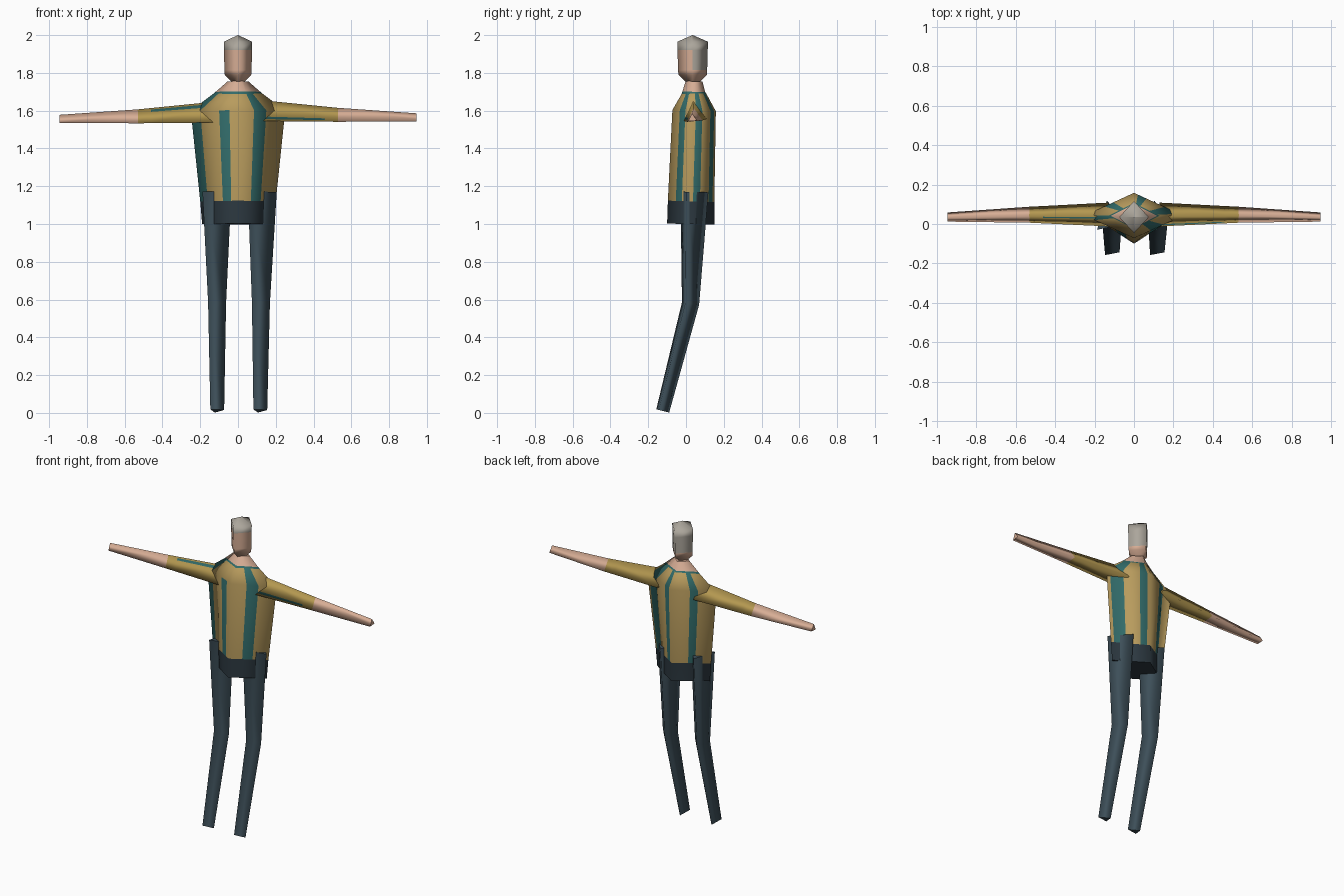
import bpy, bmesh, math
from mathutils import Vector

cube = bpy.data.objects.get("Cube")
if cube:
    bpy.data.objects.remove(cube, do_unlink=True)


def material(name, rgb):
    mat = bpy.data.materials.new(name)
    mat.use_nodes = True
    mat.diffuse_color = (*rgb, 1)
    mat.node_tree.nodes["Principled BSDF"].inputs["Base Color"].default_value = (*rgb, 1)
    return mat


KHAKI = material("khaki_shirt", (0.48, 0.33, 0.11))
SLEEVE = material("olive_sleeve", (0.45, 0.31, 0.08))
TEAL = material("teal_stripe", (0.032, 0.15, 0.145))
TROUSERS = material("slate_trousers", (0.048, 0.08, 0.102))
HIPS = material("dark_waistband", (0.026, 0.041, 0.053))
SKIN = material("skin", (0.68, 0.42, 0.30))
HAIR = material("grey_hair", (0.41, 0.38, 0.33))


def loft(name, rings, u, v, angles, cuts, mats, rule):
    """Polygon tube. rings: (centre, u size, v size); cuts: edge -> split fractions;
    rule(level, edge, fraction) gives the material of a side face."""
    u, v = Vector(u), Vector(v)
    corners = [(math.cos(math.radians(a)), math.sin(math.radians(a))) for a in angles]
    outline = []
    for e, (a, b) in enumerate(zip(corners, corners[1:] + corners[:1])):
        ts = [0, *cuts.get(e, ()), 1]
        for t, t2 in zip(ts, ts[1:]):
            outline.append((a[0] + (b[0] - a[0]) * t, a[1] + (b[1] - a[1]) * t, e, (t + t2) / 2))

    bm = bmesh.new()
    levels, normals = [], []
    centres = [Vector(r[0]) for r in rings]
    for i, (c, su, sv) in enumerate(rings):
        lo, hi = max(i - 1, 0), min(i + 1, len(rings) - 1)
        span = centres[hi] - centres[lo]
        axis = span.normalized()
        taper = (rings[lo][1] + rings[lo][2] - rings[hi][1] - rings[hi][2]) / 2 / span.length
        ru = (u - axis * axis.dot(u)).normalized()
        rv = (v - axis * axis.dot(v)).normalized()
        levels.append([bm.verts.new(centres[i] + ru * su * p + rv * sv * q) for p, q, e, t in outline])
        normals += [((ru * p + rv * q).normalized() + axis * taper).normalized() for p, q, e, t in outline]

    n = len(outline)
    for i in range(len(rings) - 1):
        for j, (p, q, e, t) in enumerate(outline):
            k = (j + 1) % n
            f = bm.faces.new((levels[i][j], levels[i][k], levels[i + 1][k], levels[i + 1][j]))
            f.material_index = mats.index(rule(i, e, t))
            f.smooth = True
    for ring, level in ((levels[0], 0), (levels[-1], len(rings) - 2)):
        cap = bm.faces.new(ring)
        cap.material_index = mats.index(rule(level, 0, 0))
    bmesh.ops.recalc_face_normals(bm, faces=bm.faces)

    mesh = bpy.data.meshes.new(name)
    bm.to_mesh(mesh)
    bm.free()
    for mat in mats:
        mesh.materials.append(mat)
    # Sides are softly shaded around the axis, caps stay flat
    loop_normals = []
    for poly in mesh.polygons:
        for li in poly.loop_indices:
            smooth = poly.use_smooth
            loop_normals.append(normals[mesh.loops[li].vertex_index] if smooth else poly.normal.copy())
    mesh.normals_split_custom_set(loop_normals)
    obj = bpy.data.objects.new(name, mesh)
    bpy.context.collection.objects.link(obj)
    return obj


X, Y, Z = (1, 0, 0), (0, 1, 0), (0, 0, 1)
DIAMOND = (0, 90, 180, 270)  # left, back, right, front corners

# Torso: waistband, striped shirt, collar line and neck
stripes = {0: [(0.08, 0.38), (0.75, 0.92)], 1: [(0.42, 0.6)],
           2: [(0, 0.2), (0.6, 0.82)], 3: [(0.34, 0.6)]}


def torso_rule(level, edge, t):
    if level == 0:
        return HIPS
    if level == 3:
        return TEAL
    if level == 4:
        return SKIN
    if level == 2 and edge == 2 and t > 0.5:
        return KHAKI
    return TEAL if any(a < t < b for a, b in stripes[edge]) else KHAKI


torso_cuts = {e: [t for pair in s for t in pair if t > 0] for e, s in stripes.items()}
torso_rings = [((0, 0.025, 1.0), 0.19, 0.125), ((0, 0.027, 1.12), 0.2, 0.123),
               ((0, 0.043, 1.6), 0.25, 0.115), ((0, 0.042, 1.69), 0.13, 0.065),
               ((0, 0.041, 1.7), 0.118, 0.06), ((0, 0.043, 1.755), 0.055, 0.045)]
loft("torso", torso_rings, X, Y, DIAMOND, torso_cuts, [HIPS, KHAKI, TEAL, SKIN], torso_rule)


# Head: face in front, hair at the back and on top
def head_rule(level, edge, t):
    return HAIR if level == 3 or level == 4 or (level == 2 and edge in (0, 1)) else SKIN


head_rings = [((0, 0.035, z), a, b) for z, a, b in (
    (1.75, 0.03, 0.035), (1.79, 0.07, 0.075), (1.815, 0.072, 0.077),
    (1.92, 0.074, 0.08), (1.965, 0.075, 0.081), (2.0, 0.001, 0.001))]
loft("head", head_rings, X, Y, DIAMOND, {}, [SKIN, HAIR], head_rule)

for side, s, drop, stripe in (("left", 1, 0, (0.78, 0.9)), ("right", -1, 0.008, (0.1, 0.25))):
    # Leg: three-sided, bent at the knee
    leg_rings = [((s * x, y, z), r, r) for x, y, z, r in (
        (0.12, 0.03, 1.17, 0.09), (0.116, 0.015, 0.58, 0.056), (0.114, -0.13, 0.012, 0.043))]
    loft(side + "_leg", leg_rings, X, Y, (101, 221, 341), {}, [TROUSERS], lambda i, e, t: TROUSERS)

    # Arm: three-sided, sleeve to the elbow with a thin stripe in front
    def arm_rule(level, edge, t, stripe=stripe):
        if level == 2:
            return SKIN
        on_stripe = level == 0 and edge == 0 and stripe[0] < t < stripe[1]
        return TEAL if on_stripe else SLEEVE

    arm_rings = [((s * x, y, z - drop), r, r) for x, y, z, r in (
        (0.13, 0.045, 1.585, 0.07), (0.46, 0.045, 1.571, 0.051),
        (0.53, 0.045, 1.568, 0.047), (0.945, 0.034, 1.559, 0.027))]
    loft(side + "_arm", arm_rings, Y, Z, (95, 215, 335), {0: stripe}, [SLEEVE, TEAL, SKIN], arm_rule)
